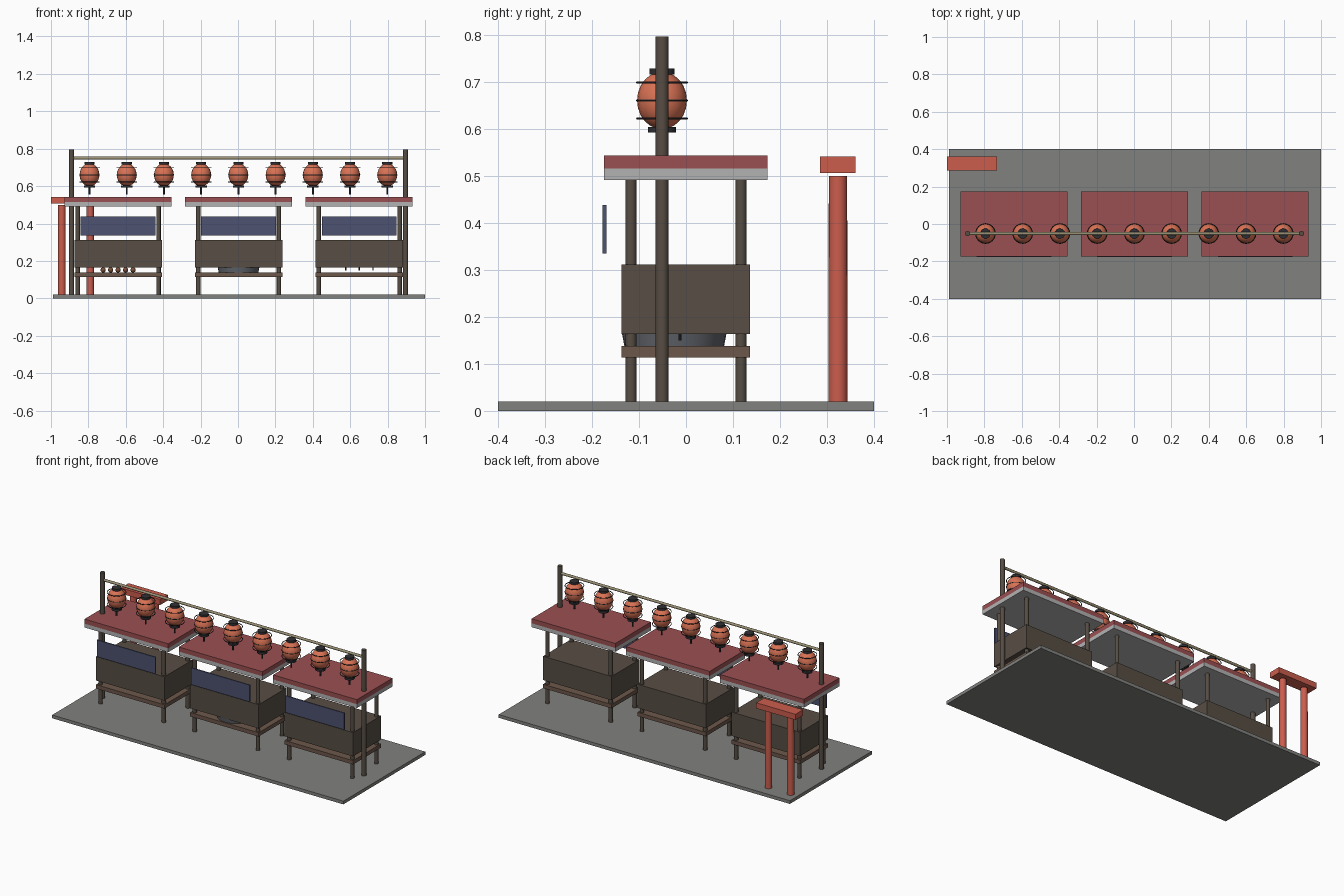
import bpy, math
from mathutils import Vector

if "Cube" in bpy.data.objects:
    bpy.data.objects.remove(bpy.data.objects["Cube"])


def mat(name, rgb):
    m = bpy.data.materials.new(name)
    m.diffuse_color = (*rgb, 1)
    m.use_nodes = True
    m.node_tree.nodes["Principled BSDF"].inputs["Base Color"].default_value = m.diffuse_color
    return m


WOOD = mat("dark_wood", (0.095, 0.075, 0.058))
SHELF = mat("shelf_wood", (0.15, 0.095, 0.07))
ROOF = mat("roof_red", (0.33, 0.08, 0.085))
CLOTH = mat("indigo_cloth", (0.075, 0.085, 0.16))
PAPER = mat("lantern_orange", (0.7, 0.17, 0.09))
DARK = mat("dark_trim", (0.03, 0.03, 0.035))
GATE = mat("gate_red", (0.6, 0.11, 0.075))
BAMBOO = mat("bamboo", (0.33, 0.29, 0.18))
STONE = mat("stone", (0.22, 0.22, 0.21))
WHITE = mat("pale_trim", (0.45, 0.45, 0.45))
STEEL = mat("steel", (0.12, 0.13, 0.15))
SNACK = mat("snack_brown", (0.2, 0.08, 0.04))


def finish(name, m, smooth):
    o = bpy.context.object
    o.name = name
    o.data.materials.append(m)
    if smooth:
        bpy.ops.object.shade_smooth_by_angle(angle=math.radians(40))
    return o


def box(name, x, y, z, m):
    """Box from (min, max) pairs on each axis."""
    bpy.ops.mesh.primitive_cube_add(size=1, location=[(a + b) / 2 for a, b in (x, y, z)])
    bpy.context.object.scale = [b - a for a, b in (x, y, z)]
    bpy.ops.object.transform_apply(location=False, rotation=False, scale=True)
    return finish(name, m, False)


def post(name, x, y, z0, z1, r0, m, r1=None, sides=16):
    """Upright round post, optionally tapered."""
    bpy.ops.mesh.primitive_cone_add(vertices=sides, radius1=r0, radius2=r0 if r1 is None else r1,
                                    depth=z1 - z0, location=(x, y, (z0 + z1) / 2))
    return finish(name, m, True)


def ball(name, loc, r, m, zscale=1, seg=20, rings=12):
    bpy.ops.mesh.primitive_uv_sphere_add(segments=seg, ring_count=rings, radius=r, location=loc)
    bpy.context.object.scale.z = zscale
    bpy.ops.object.transform_apply(location=False, rotation=False, scale=True)
    return finish(name, m, True)


# Paved base
box("ground_slab", (-0.99, 1.0), (-0.4, 0.4), (0, 0.02), STONE)

# Three stalls
for i, cx in enumerate((-0.641, 0.003, 0.648)):
    n = f"stall_{i + 1}_"
    for sx in (-1, 1):
        for sy in (-1, 1):
            post(n + "leg", cx + sx * 0.216, sy * 0.117, 0.02, 0.492, 0.012, WOOD)
    box(n + "shelf", (cx - 0.234, cx + 0.234), (-0.137, 0.136), (0.114, 0.138), SHELF)
    box(n + "counter", (cx - 0.234, cx + 0.234), (-0.137, 0.136), (0.164, 0.311), WOOD)
    box(n + "canopy_trim", (cx - 0.286, cx + 0.286), (-0.174, 0.173), (0.491, 0.515), WHITE)
    box(n + "canopy", (cx - 0.286, cx + 0.286), (-0.174, 0.173), (0.515, 0.543), ROOF)
    box(n + "curtain", (cx - 0.2, cx + 0.2), (-0.177, -0.169), (0.335, 0.438), CLOTH)

# Goods under the counters
for i in range(5):
    for j in range(3):
        ball("snack_ball", (-0.721 + 0.04 * i, -0.055 + 0.04 * j, 0.152), 0.014, SNACK, seg=12, rings=8)
post("round_pan", 0.003, -0.025, 0.138, 0.17, 0.106, STEEL, 0.112, 32)
for x in (0.576, 0.648, 0.722):
    post("skewer", x, -0.013, 0.15, 0.17, 0.003, DARK, sides=8)

# Lantern poles and crossbar
Y = -0.051
for x in (-0.89, 0.896):
    post("lantern_pole", x, Y, 0.02, 0.796, 0.014, WOOD)
bar = post("lantern_crossbar", 0.003, Y, 0.75 - 0.893, 0.75 + 0.893, 0.008, BAMBOO, sides=12)
bar.rotation_euler.y = math.pi / 2

# Nine lanterns with hoops, caps and tassels
for i in range(9):
    x = -0.794 + 0.199 * i
    ball("lantern_body", (x, Y, 0.66), 0.053, PAPER, 1.15)
    for z in (0.622, 0.66, 0.698):
        bpy.ops.mesh.primitive_torus_add(major_segments=24, minor_segments=6, major_radius=0.053,
                                         minor_radius=0.0022, location=(x, Y, z))
        finish("lantern_hoop", DARK, True)
    post("lantern_top_cap", x, Y, 0.715, 0.728, 0.027, DARK)
    post("lantern_bottom_cap", x, Y, 0.592, 0.604, 0.03, DARK)
    post("lantern_tassel", x, Y, 0.555, 0.593, 0.005, DARK, sides=8)

# Small gate in the back corner
for x in (-0.942, -0.79):
    post("gate_pillar", x, 0.323, 0.02, 0.499, 0.0205, GATE, 0.0195, 20)
box("gate_beam", (-1.0, -0.732), (0.285, 0.36), (0.506, 0.541), GATE)
